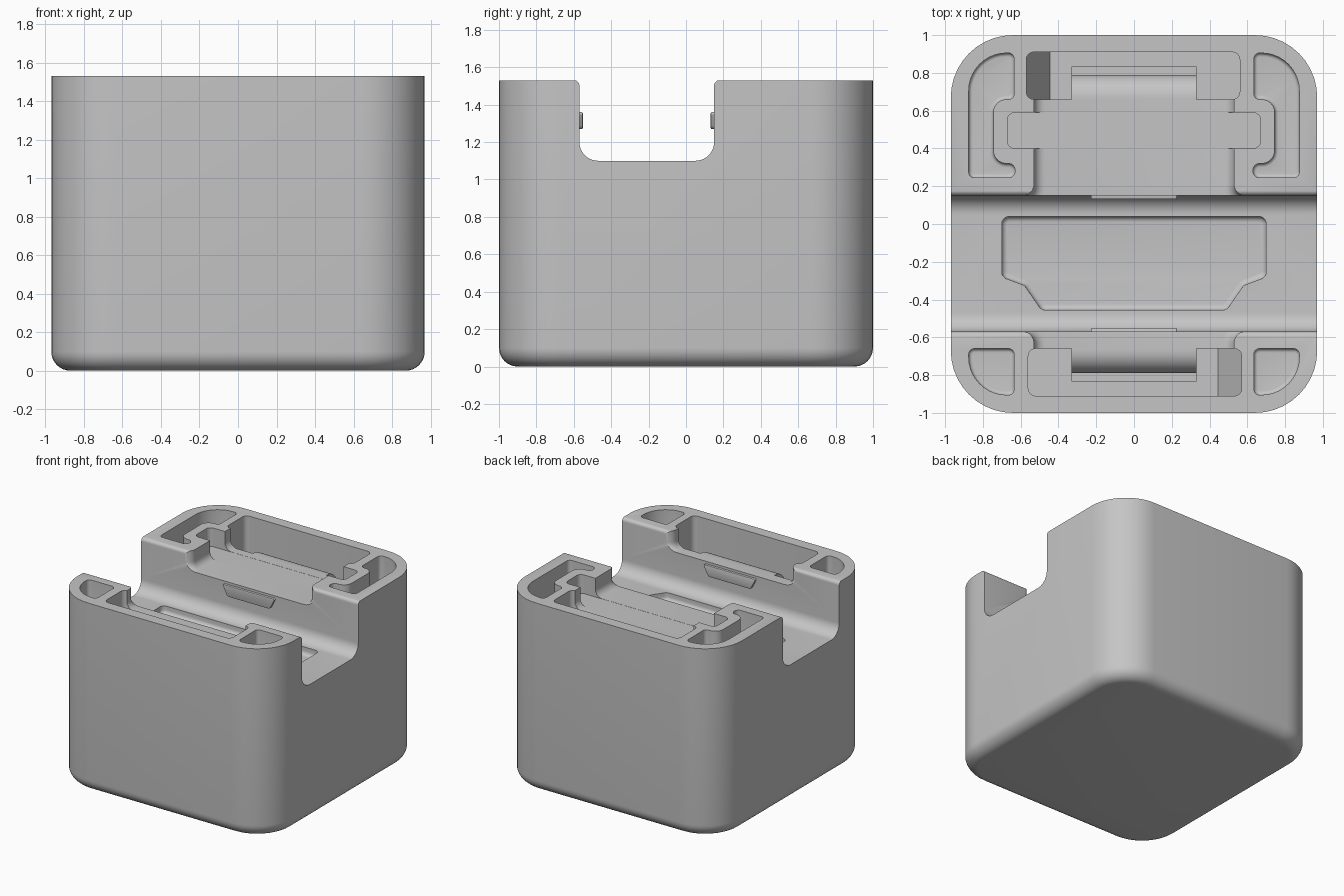
import bpy, bmesh, math
from mathutils import Vector

cube = bpy.data.objects.get("Cube")
if cube:
    bpy.data.objects.remove(cube, do_unlink=True)

grey = bpy.data.materials.new("plain grey")
grey.use_nodes = True
grey.diffuse_color = (0.56, 0.56, 0.56, 1)
grey.node_tree.nodes["Principled BSDF"].inputs["Base Color"].default_value = (0.56, 0.56, 0.56, 1)

TOP, FLOOR, DECK = 1.53, 1.10, 1.38


def rounded(points, steps=10):
    """Replace each (u, v, radius) corner with an arc."""
    out = []
    for i, (u, v, r) in enumerate(points):
        p = Vector((u, v, 0))
        if r == 0:
            out.append(p)
            continue
        a = (Vector((*points[i - 1][:2], 0)) - p).normalized()
        b = (Vector((*points[(i + 1) % len(points)][:2], 0)) - p).normalized()
        half = a.angle(b) / 2
        centre = p + (a + b).normalized() * r / math.sin(half)
        start = (p + a * r / math.tan(half) - centre).normalized()
        end = (p + b * r / math.tan(half) - centre).normalized()
        out += [centre + start.slerp(end, k / steps) * r for k in range(steps + 1)]
    return out


def prism(name, points, low, high, axis="z", bevel=0, segments=5):
    """Extrude a rounded outline along an axis, optionally filleting its low end."""
    place = {"z": lambda u, v, w: (u, v, w),
             "x": lambda u, v, w: (w, u, v),
             "y": lambda u, v, w: (u, w, v)}[axis]
    bm = bmesh.new()
    ring = rounded(points)
    lower = [bm.verts.new(place(p.x, p.y, low)) for p in ring]
    upper = [bm.verts.new(place(p.x, p.y, high)) for p in ring]
    base = bm.faces.new(lower[::-1])
    bm.faces.new(upper)
    for i in range(len(ring)):
        bm.faces.new((lower[i - 1], lower[i], upper[i], upper[i - 1]))
    bm.normal_update()
    if bm.calc_volume(signed=True) < 0:
        bmesh.ops.reverse_faces(bm, faces=bm.faces[:])
    if bevel:
        bmesh.ops.bevel(bm, geom=list(base.edges), offset=bevel, segments=segments,
                        profile=0.5, affect="EDGES", clamp_overlap=False)
    mesh = bpy.data.meshes.new(name)
    bm.to_mesh(mesh)
    bm.free()
    mesh.materials.append(grey)
    obj = bpy.data.objects.new(name, mesh)
    bpy.context.collection.objects.link(obj)
    return obj


def flip(points, su=1, sv=1):
    return [(su * u, sv * v, r) for u, v, r in points]


def box(u0, u1, v0, v1, r=0):
    return [(u0, v0, r), (u1, v0, r), (u1, v1, r), (u0, v1, r)]


def select(obj):
    bpy.ops.object.select_all(action="DESELECT")
    obj.select_set(True)
    bpy.context.view_layer.objects.active = obj


def cut(target, cutter):
    """Subtract the cutter, trying the next solver if one loses the target."""
    cutter.hide_render = True
    original = target.data.copy()
    select(target)
    for solver in ("EXACT", "MANIFOLD", "FLOAT"):
        mod = target.modifiers.new("cut", "BOOLEAN")
        mod.operation = "DIFFERENCE"
        mod.solver = solver
        mod.object = cutter
        bpy.ops.object.modifier_apply(modifier=mod.name)
        if len(target.data.polygons) > 40 and target.dimensions.y > 1.9:
            break
        target.data = original.copy()
    bpy.data.objects.remove(cutter, do_unlink=True)


# Main block with rounded corners and a soft bottom edge
body = prism("body", box(-0.97, 0.97, -1, 1, 0.33), 0, TOP, bevel=0.1, segments=8)

# Channel running from side to side, with softened top edges
lip_z = TOP + 0.001
cut(body, prism("channel_cutter", [
    (-0.8, 1.7, 0), (-0.8, lip_z, 0), (-0.57, lip_z, 0.03), (-0.57, FLOOR, 0.1),
    (0.15, FLOOR, 0.1), (0.15, lip_z, 0.03), (0.4, lip_z, 0), (0.4, 1.7, 0)], -1.2, 1.2, "x"))

# Lowered deck on both sides of the channel, flaring where it meets it
right_edge = [(0.53, 0.8, 0), (0.53, 0.149, 0.06), (0.8, 0.149, 0),
              (0.8, -0.569, 0), (0.53, -0.569, 0.06), (0.53, -0.8, 0)]
cut(body, prism("deck_cutter", right_edge + flip(right_edge, -1)[::-1], DECK, 1.7, bevel=0.06))

# Cross groove in the rear deck
cut(body, prism("groove_cutter", box(-0.67, 0.67, 0.4, 0.59, 0.04), DECK - 0.001, 1.7))

# Long pockets at the front and rear
for side in (1, -1):
    cut(body, prism("pocket_cutter", flip(box(-0.57, 0.56, 0.66, 0.91, 0.04), side, side), 1.0, 1.7))

# Corner wells, the rear ones wrapping around the groove ends
rear_well = [(0.635, 0.905, 0.03), (0.875, 0.905, 0.2), (0.875, 0.245, 0.03),
             (0.63, 0.245, 0.035), (0.63, 0.32, 0.035), (0.745, 0.32, 0.07),
             (0.745, 0.66, 0.07), (0.635, 0.66, 0.03)]
front_well = [(0.635, -0.66, 0.03), (0.875, -0.66, 0.03),
              (0.875, -0.905, 0.2), (0.635, -0.905, 0.03)]
for side in (1, -1):
    for well in (rear_well, front_well):
        cut(body, prism("well_cutter", flip(well, side), 1.2, 1.7, bevel=0.02))

# Shallow plug-shaped recess in the channel floor
half = [(0.70, 0.04, 0.04), (0.70, -0.28, 0.04), (0.58, -0.325, 0.03), (0.49, -0.455, 0.04)]
cut(body, prism("plug_cutter", half + flip(half, -1)[::-1], FLOOR - 0.06, 1.3, bevel=0.03))

parts = [body]
for side, label in ((1, "rear"), (-1, "front")):
    # Rounded lip rolling down from the deck into the pocket
    lip = [(0.655, 1.0, 0), (0.655, DECK, 0), (0.79, DECK, 0.12),
           (0.79, 1.22, 0), (0.835, 1.22, 0), (0.835, 1.0, 0)]
    parts.append(prism(label + "_lip", flip(lip, side), -0.33, 0.33, "x"))
    # Sloped ramp at one end of the pocket
    ramp = [(-0.575, 0.99, 0), (-0.575, 1.22, 0), (-0.445, 1.0, 0), (-0.445, 0.99, 0)]
    parts.append(prism(label + "_ramp", flip(ramp, side), min(side * 0.655, side * 0.915),
                       max(side * 0.655, side * 0.915), "y"))
    # Thin catch on the channel wall
    wall = 0.15 if side > 0 else -0.57
    catch = [(-0.235, 1.36, 0.01), (0.235, 1.36, 0.01), (0.19, 1.27, 0.03), (-0.19, 1.27, 0.03)]
    parts.append(prism(label + "_catch", catch, wall - side * 0.018, wall + side * 0.01, "y",
                       bevel=0.005, segments=2))

for part in parts:
    select(part)
    bpy.ops.object.shade_smooth_by_angle(angle=math.radians(30))
